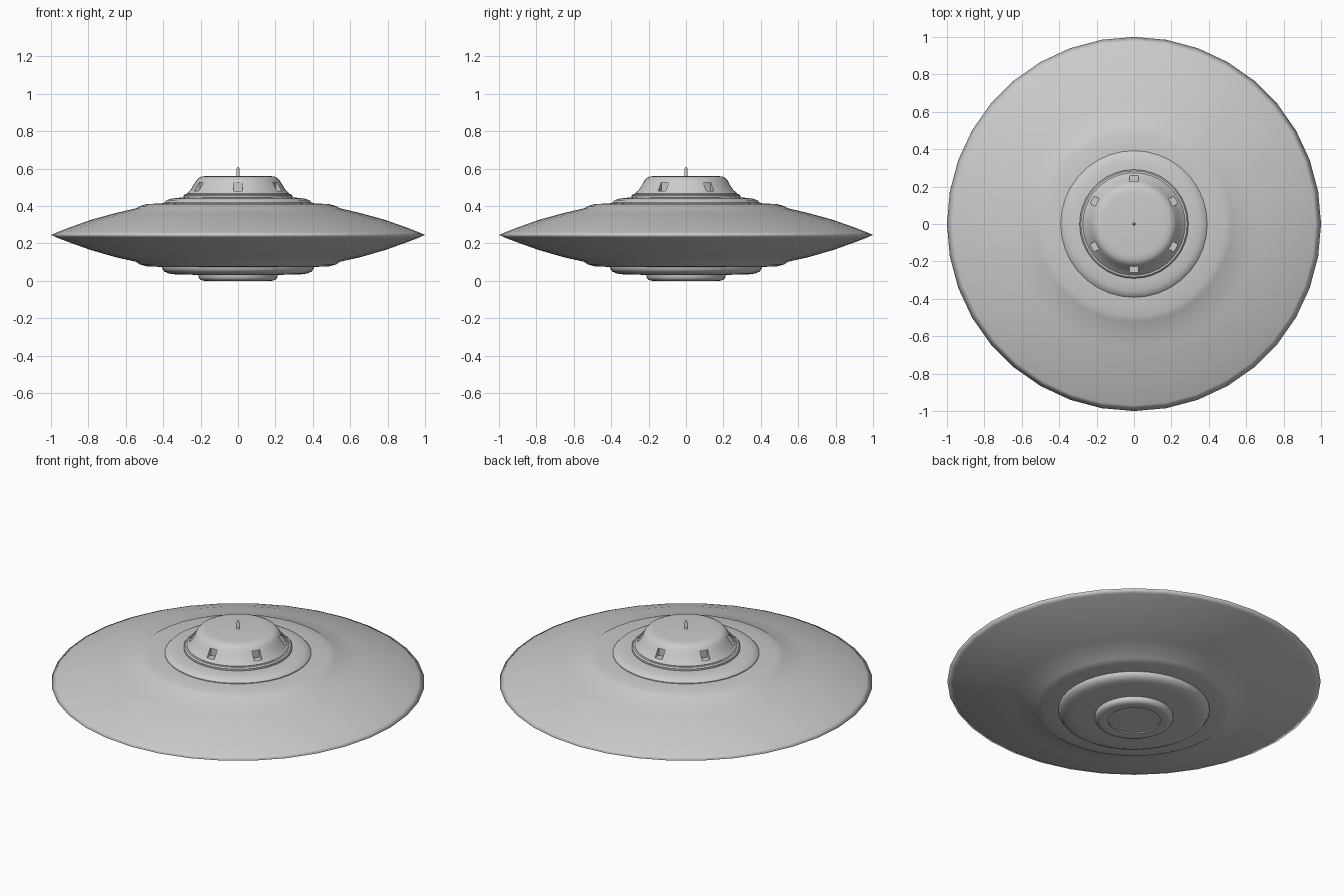
import bpy
import bmesh
from math import cos, sin, pi, radians
from mathutils import Matrix, Vector

SEGMENTS = 36

if "Cube" in bpy.data.objects:
    bpy.data.objects.remove(bpy.data.objects["Cube"], do_unlink=True)

metal = bpy.data.materials.new("grey_metal")
metal.use_nodes = True
metal.diffuse_color = (0.6, 0.6, 0.6, 1)
metal.node_tree.nodes["Principled BSDF"].inputs["Base Color"].default_value = (0.6, 0.6, 0.6, 1)


def finish(name, bm):
    bmesh.ops.recalc_face_normals(bm, faces=bm.faces)
    mesh = bpy.data.meshes.new(name)
    bm.to_mesh(mesh)
    bm.free()
    mesh.materials.append(metal)
    obj = bpy.data.objects.new(name, mesh)
    bpy.context.collection.objects.link(obj)
    return obj


def smooth(obj, angle):
    bpy.ops.object.select_all(action="DESELECT")
    obj.select_set(True)
    bpy.context.view_layer.objects.active = obj
    bpy.ops.object.shade_smooth_by_angle(angle=radians(angle))


def lathe(name, profile, angle=40, segments=SEGMENTS):
    """Revolve (radius, height) points around z and cap both ends."""
    bm = bmesh.new()
    rings = [[bm.verts.new((r * cos(2 * pi * i / segments), r * sin(2 * pi * i / segments), z))
              for i in range(segments)] for r, z in profile]
    for low, high in zip(rings, rings[1:]):
        for i in range(segments):
            j = (i + 1) % segments
            bm.faces.new((low[i], low[j], high[j], high[i]))
    bm.faces.new(rings[0])
    bm.faces.new(rings[-1])
    obj = finish(name, bm)
    smooth(obj, angle)
    return obj


# Lens-shaped saucer, smooth across its thin rim
lathe("saucer_hull", [
    (0.40, 0.074), (0.49, 0.078), (0.525, 0.088), (0.545, 0.102), (0.66, 0.128),
    (0.79, 0.166), (0.90, 0.205), (0.97, 0.232), (1.0, 0.245), (0.97, 0.259),
    (0.90, 0.286), (0.79, 0.325), (0.66, 0.361), (0.545, 0.388), (0.525, 0.400),
    (0.49, 0.410), (0.39, 0.416)], angle=180)

# Upper step and the collar under the cabin
lathe("upper_step", [(0.392, 0.40), (0.392, 0.420), (0.38, 0.432),
                     (0.355, 0.440), (0.31, 0.445), (0.27, 0.446)])
lathe("cabin_collar", [(0.29, 0.44), (0.291, 0.456), (0.284, 0.463), (0.27, 0.464)])

# Cabin with six recessed windows
cabin = lathe("cabin", [(0.274, 0.45), (0.274, 0.466), (0.255, 0.486), (0.238, 0.512),
                        (0.222, 0.538), (0.211, 0.550), (0.194, 0.558), (0.165, 0.561)])
bm = bmesh.new()
for k in range(6):
    turn = Matrix.Rotation(pi / 2 + k * pi / 3, 4, "Z")
    place = Matrix.Translation((0.27, 0, 0.504)) @ Matrix.Diagonal(Vector((0.10, 0.046, 0.046, 1)))
    bmesh.ops.create_cube(bm, size=1, matrix=turn @ place)
cutter = finish("window_cutter", bm)
cutter.hide_render = True
cut = cabin.modifiers.new("windows", "BOOLEAN")
cut.operation = "DIFFERENCE"
cut.solver = "EXACT"
cut.object = cutter
bpy.ops.object.select_all(action="DESELECT")
cabin.select_set(True)
bpy.context.view_layer.objects.active = cabin
bpy.ops.object.modifier_apply(modifier=cut.name)
bpy.data.objects.remove(cutter, do_unlink=True)
smooth(cabin, 35)

# Antenna on the roof
lathe("antenna", [(0.009, 0.55), (0.009, 0.592), (0.006, 0.602), (0.002, 0.610)], segments=12)

# Stepped underside and shallow dished base
lathe("lower_step", [(0.405, 0.085), (0.405, 0.066), (0.395, 0.050), (0.37, 0.039),
                     (0.33, 0.034), (0.20, 0.032)])
lathe("base_pad", [(0.21, 0.04), (0.21, 0.018), (0.203, 0.007), (0.188, 0.001),
                   (0.175, 0.0), (0.14, 0.003), (0.14, 0.010)])
